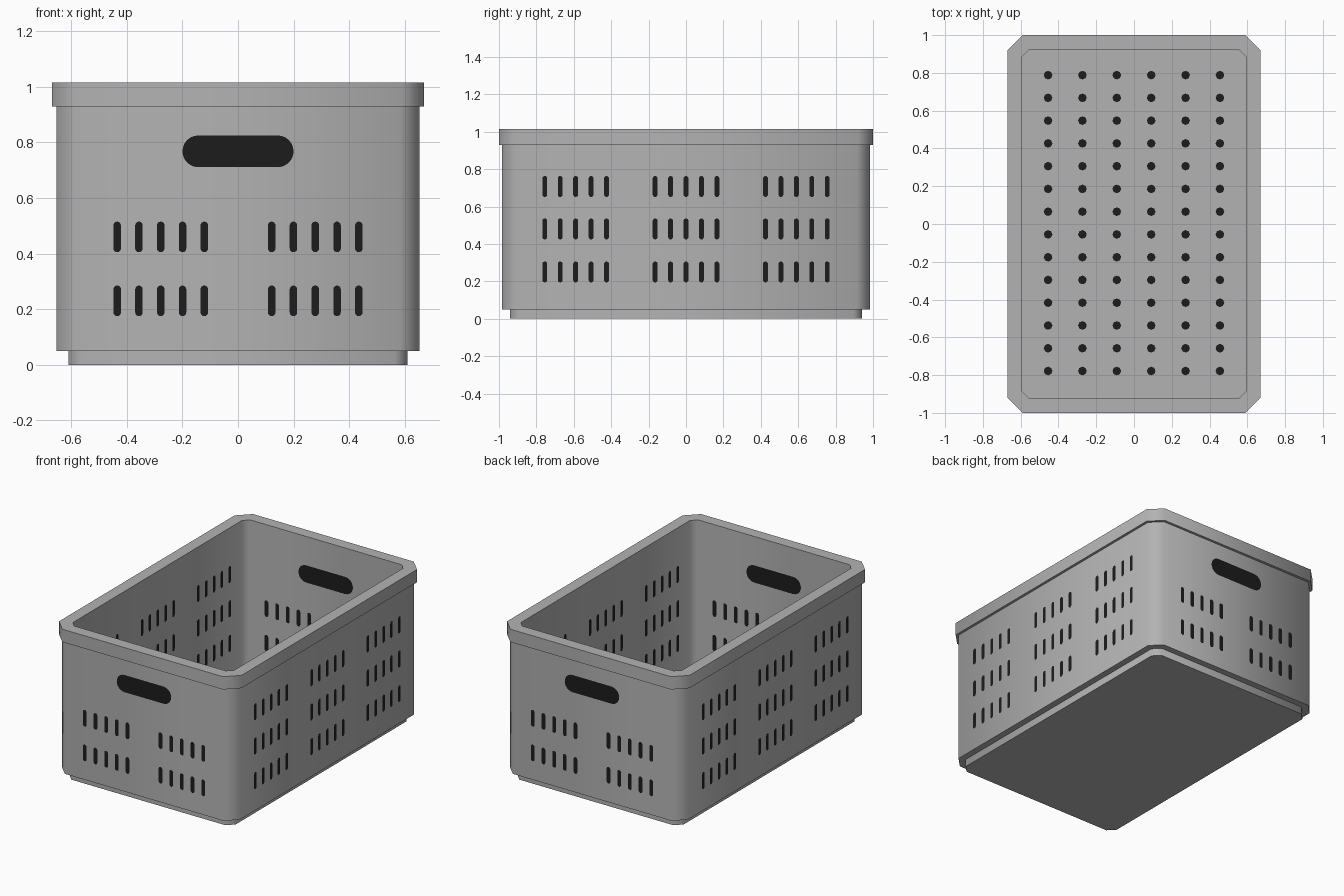
import bpy, bmesh, math

if "Cube" in bpy.data.objects:
    bpy.data.objects.remove(bpy.data.objects["Cube"])


def material(name, c):
    m = bpy.data.materials.new(name)
    m.diffuse_color = (c, c, c, 1)
    m.use_nodes = True
    m.node_tree.nodes["Principled BSDF"].inputs["Base Color"].default_value = m.diffuse_color
    return m


GREY = material("grey plastic", 0.45)
DARK = material("dark openings", 0.012)


def finish(name, bm, mat):
    me = bpy.data.meshes.new(name)
    bm.to_mesh(me)
    bm.free()
    me.materials.append(mat)
    ob = bpy.data.objects.new(name, me)
    bpy.context.collection.objects.link(ob)
    return ob


def ring(bm, hx, hy, c, z):
    # rectangle with cut corners, counter-clockwise
    pts = [(hx, -hy + c), (hx, hy - c), (hx - c, hy), (-hx + c, hy),
           (-hx, hy - c), (-hx, -hy + c), (-hx + c, -hy), (hx - c, -hy)]
    return [bm.verts.new((x, y, z)) for x, y in pts]


# crate shell: base, body, rim and inside as one lofted profile
profile = [(0.61, 0.94, 0.045, 0), (0.61, 0.94, 0.045, 0.05),
           (0.653, 0.983, 0.07, 0.05), (0.653, 0.983, 0.07, 0.93),
           (0.67, 1.0, 0.08, 0.93), (0.67, 1.0, 0.08, 1.015),
           (0.592, 0.922, 0.036, 1.015), (0.592, 0.922, 0.036, 0.05)]
bm = bmesh.new()
rings = [ring(bm, *p) for p in profile]
for a, b in zip(rings, rings[1:]):
    for i in range(8):
        j = (i + 1) % 8
        bm.faces.new((a[i], a[j], b[j], b[i]))
bm.faces.new(rings[0][::-1])
bm.faces.new(rings[-1])
shell = finish("crate_shell", bm, GREY)
bpy.context.view_layer.objects.active = shell
shell.select_set(True)
bpy.ops.object.shade_smooth_by_angle(angle=math.radians(60))


def slot(bm, place, u, v, w, h, n=6):
    # rounded slot or dot as a flat polygon
    r = min(w, h) / 2
    pts = []
    for q, (sx, sy) in enumerate([(1, 1), (-1, 1), (-1, -1), (1, -1)]):
        for k in range(n + 1):
            t = math.pi / 2 * (q + k / n)
            pts.append((u + sx * (w / 2 - r) + r * math.cos(t),
                        v + sy * (h / 2 - r) + r * math.sin(t)))
    vs = [bm.verts.new(place(*p)) for p in pts]
    bm.faces.new(vs)


def openings(name, place, items, normal):
    bm = bmesh.new()
    for it in items:
        slot(bm, place, *it)
    bmesh.ops.remove_doubles(bm, verts=bm.verts[:], dist=1e-5)
    bm.normal_update()
    for f in bm.faces:
        if f.normal.dot(normal) < 0:
            f.normal_flip()
    finish(name, bm, DARK)


E = 0.003
steps = [(k - 2) * 0.0825 for k in range(5)]
end_items = [(0, 0.768, 0.40, 0.114)]
end_items += [(s * 0.278 + d * 0.95, z, 0.027, 0.11)
              for s in (-1, 1) for d in steps for z in (0.23, 0.46)]
side_items = [(c + d, z, 0.026, 0.112)
              for c in (-0.59, 0, 0.59) for d in steps for z in (0.25, 0.48, 0.707)]

# slots and handles on both faces of each wall
for s, end, side in ((-1, "front", "left"), (1, "back", "right")):
    for o, face, hx, hy in ((1, "outer", 0.653 + E, 0.983 + E),
                            (-1, "inner", 0.592 - E, 0.922 - E)):
        openings(f"{end}_{face}_slots", lambda u, v: (u, s * hy, v),
                 end_items, (0, s * o, 0))
        openings(f"{side}_{face}_slots", lambda u, v: (s * hx, u, v),
                 side_items, (s * o, 0, 0))

# drain holes on the inner floor
dots = [((i - 2.5) * 0.182, 0.005 + (j - 6.5) * 0.1205, 0.046, 0.046, 2)
        for i in range(6) for j in range(14)]
openings("floor_holes", lambda u, v: (u, v, 0.05 + E), dots, (0, 0, 1))
